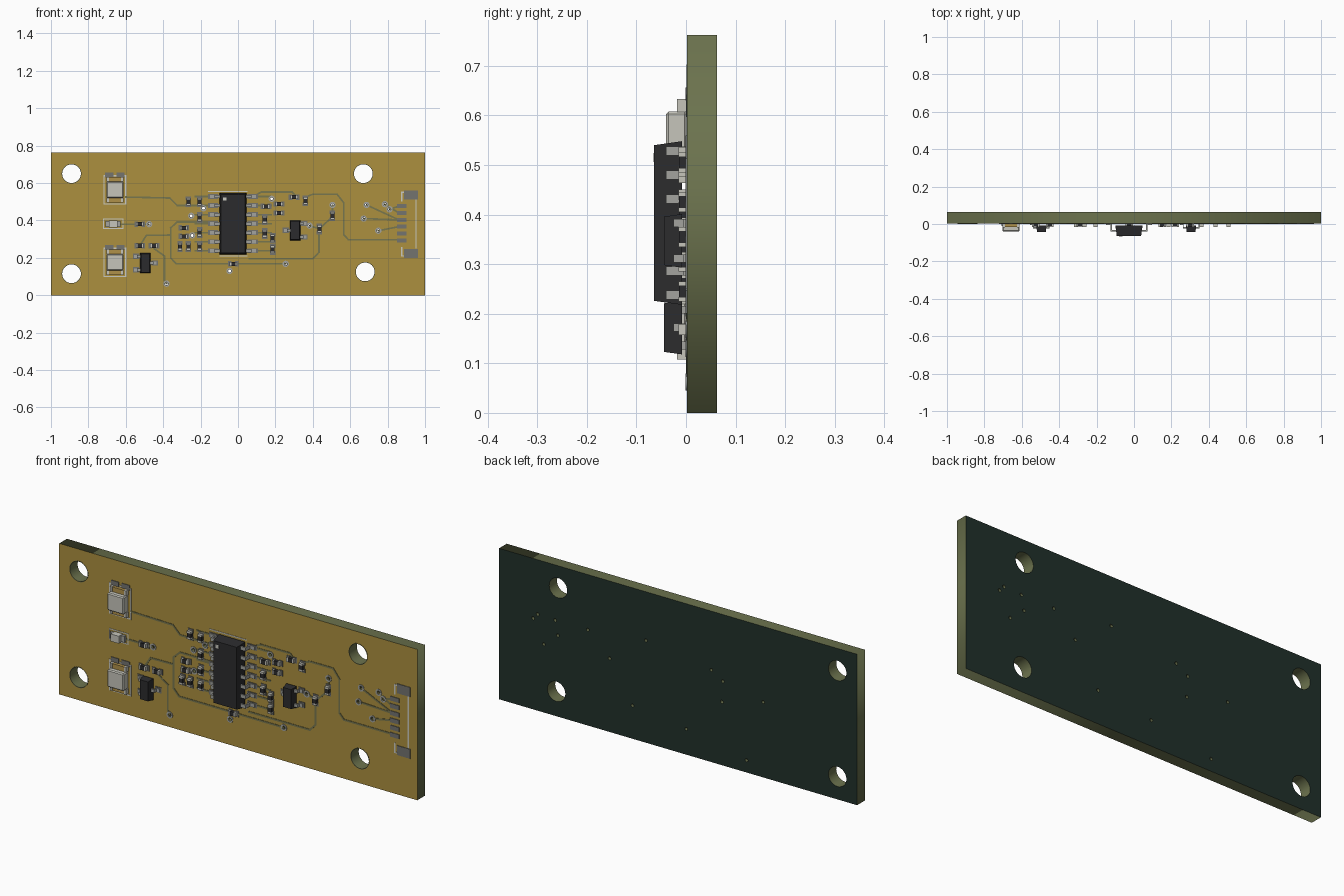
import bpy, bmesh, math
from mathutils import Matrix

if "Cube" in bpy.data.objects:
    bpy.data.objects.remove(bpy.data.objects["Cube"], do_unlink=True)

FRONT, BACK = 0.002, 0.063      # board faces in y


def material(name, hex_colour):
    rgb = [int(hex_colour[i:i + 2], 16) / 255 for i in (0, 2, 4)]
    col = [((c + 0.055) / 1.055) ** 2.4 for c in rgb] + [1]
    m = bpy.data.materials.new(name)
    m.use_nodes = True
    m.diffuse_color = col
    bsdf = next(n for n in m.node_tree.nodes if n.type == 'BSDF_PRINCIPLED')
    bsdf.inputs["Base Color"].default_value = col
    return m


GOLD = material("gold_mask", "AC903E")
OLIVE = material("board_core", "6C734E")
GREEN = material("dark_green_back", "20302A")
TRACE = material("trace_olive", "77764E")
METAL = material("light_metal", "C6C5BB")
PIN = material("pin_grey", "A3A49F")
PAD = material("pad_grey", "73736F")
BLACK = material("black_plastic", "2B2B2D")
TAN = material("tan_terminal", "B0914A")
SILK = material("white_print", "CBCBC2")


def finish(name, bm, *mats):
    me = bpy.data.meshes.new(name)
    bm.to_mesh(me)
    bm.free()
    for m in mats:
        me.materials.append(m)
    ob = bpy.data.objects.new(name, me)
    bpy.context.collection.objects.link(ob)
    return ob


def add_box(bm, x0, x1, z0, z1, y0, y1=FRONT, angle=0.0):
    mat = (Matrix.Translation(((x0 + x1) / 2, (y0 + y1) / 2, (z0 + z1) / 2))
           @ Matrix.Rotation(-angle, 4, 'Y')
           @ Matrix.Diagonal((x1 - x0, y1 - y0, z1 - z0, 1)))
    return bmesh.ops.create_cube(bm, size=1, matrix=mat)["verts"]


def boxes(name, mat, items):
    bm = bmesh.new()
    for it in items:
        add_box(bm, *it)
    return finish(name, bm, mat)


def around(x, z, hx, hz, y):
    return (x - hx, x + hx, z - hz, z + hz, y)


def circle(x, z, r, n):
    return [(x + r * math.cos(2 * math.pi * i / n), z + r * math.sin(2 * math.pi * i / n))
            for i in range(n)]


def plate(name, loops, y0, y1, *mats):
    """Flat outline with holes, given thickness from y0 to y1."""
    cu = bpy.data.curves.new(name, 'CURVE')
    cu.dimensions, cu.fill_mode, cu.extrude = '2D', 'BOTH', (y1 - y0) / 2
    for pts in loops:
        sp = cu.splines.new('POLY')
        sp.points.add(len(pts) - 1)
        for p, (x, z) in zip(sp.points, pts):
            p.co = (x, z, 0, 1)
        sp.use_cyclic_u = True
    tmp = bpy.data.objects.new(name + "_outline", cu)
    bpy.context.collection.objects.link(tmp)
    bpy.context.view_layer.update()
    me = bpy.data.meshes.new_from_object(tmp.evaluated_get(bpy.context.evaluated_depsgraph_get()))
    bpy.data.objects.remove(tmp, do_unlink=True)
    bm = bmesh.new()
    bm.from_mesh(me)
    bpy.data.meshes.remove(me)
    bmesh.ops.remove_doubles(bm, verts=bm.verts, dist=1e-5)
    bm.transform(Matrix.Translation((0, (y0 + y1) / 2, 0)) @ Matrix.Rotation(math.pi / 2, 4, 'X'))
    bmesh.ops.recalc_face_normals(bm, faces=bm.faces)
    return finish(name, bm, *mats)


def frame(x0, x1, z0, z1, w):
    return [(x0, x1, z0, z0 + w, 0), (x0, x1, z1 - w, z1, 0),
            (x0, x0 + w, z0, z1, 0), (x1 - w, x1, z0, z1, 0)]


# Board with mounting holes and small plated holes
mounts = [(-.89, .65), (.67, .65), (-.89, .115), (.68, .125)]
fan_vias = [(.687, .483), (.672, .41), (.75, .345), (.785, .487), (.81, .46)]
vias = fan_vias + [(-.475, .38), (-.25, .425), (-.245, .32), (-.185, .465), (-.382, .062),
                   (-.045, .13), (.255, .168), (.383, .372), (.505, .483), (.18, .516)]
outline = [(-1, 0), (1, 0), (1, .762), (-1, .762)]
board = plate("board", [outline] + [circle(x, z, .05, 40) for x, z in mounts]
              + [circle(x, z, .008, 12) for x, z in vias], FRONT, BACK, OLIVE, GOLD, GREEN)
for p in board.data.polygons:
    p.material_index = 1 if p.normal.y < -.9 else 2 if p.normal.y > .9 else 0
plate("mount_rims", [circle(x, z, r, 40) for x, z in mounts for r in (.053, .05)],
      FRONT - .001, FRONT + .001, TRACE)
plate("via_rings", [circle(x, z, r, 16) for x, z in vias for r in (.017, .009)],
      FRONT - .003, FRONT, PIN)

# Copper traces: long runs, then stubs from each chip pin and a fan at the connector
pin_z = [.383 + (i - 3) * .0483 for i in range(7)]
pad_z = [.385 + (i - 2.5) * .0365 for i in range(6)]
paths = [
    [(-.6, .525), (-.365, .52), (-.325, .48), (-.205, .48)],
    [(-.45, .25), (-.393, .21), (-.393, .08), (-.382, .062)],
    [(-.12, .392), (-.325, .392), (-.36, .36), (-.36, .2), (-.33, .168), (.255, .168)],
    [(.06, .195), (.4, .195), (.433, .23), (.433, .34)],
    [(.08, .528), (.125, .552), (.29, .552), (.31, .53)],
    [(.36, .525), (.4, .54), (.53, .54), (.565, .495), (.565, .325), (.59, .297), (.86, .297)],
    [(.383, .372), (.435, .355), (.505, .42), (.505, .483)],
    [(-.525, .265), (-.49, .32), (-.36, .322)],
    [(-.66, .38), (-.475, .38)]]
paths += [[(x, z), (x + s * .1, z)] for z in pin_z for x, s in ((-.13, -1), (.08, 1))]
paths += [[via, (.86, pad_z[i])] for via, i in zip(fan_vias, (3, 3, 2, 4, 5))]
segs = []
for path in paths:
    for (ax, az), (bx, bz) in zip(path, path[1:]):
        half = math.hypot(bx - ax, bz - az) / 2 + .003
        segs.append((*around((ax + bx) / 2, (az + bz) / 2, half, .0045, FRONT - .002), FRONT,
                     math.atan2(bz - az, bx - ax)))
boxes("traces", TRACE, segs)


# Black moulded packages, narrowing towards the front
def package(name, x, z, hx, hz, y0, taper):
    bm = bmesh.new()
    for v in add_box(bm, *around(x, z, hx, hz, y0), -.008):
        if v.co.y < y0 + .001:
            v.co.x += math.copysign(taper, x - v.co.x)
            v.co.z += math.copysign(taper, z - v.co.z)
    return finish(name, bm, BLACK)


def lead(x, side, z, half, top, reach):
    """Gull-wing lead leaving x towards side: shoulder, riser and foot."""
    out = []
    for a, b, y0, y1 in ((-.01, reach * .5, top, top + .008),
                         (reach * .35, reach * .5, top, 0),
                         (reach * .35, reach, -.006, 0)):
        xa, xb = sorted((x + side * a, x + side * b))
        out.append((xa, xb, z - half, z + half, y0, y1))
    return out


CX = -.027                      # main chip centre
package("main_chip", CX, .383, .073, .165, -.0645, .008)
boxes("main_chip_leads", PIN, [b for z in pin_z for s in (-1, 1)
                               for b in lead(CX + s * .073, s, z, .009, -.04, .05)])
boxes("main_chip_pads", PAD, [around(CX + s * .106, z, .027, .013, -.001)
                              for z in pin_z for s in (-1, 1)])
boxes("main_chip_outline", SILK, [(-.16, .05, .552, .557, 0), (-.1, .05, .208, .213, 0)])
boxes("main_chip_mark", SILK, [(-.08, -.062, .506, .524, -.0655, -.064)])

# Three-lead transistors, named by the model's own sides
for name, x, z, two in (("right", -.495, .172, -1), ("left", .305, .347, 1)):
    package(name + "_transistor", x, z, .028, .054, -.044, .005)
    pins = [(two, z + .036), (two, z - .036), (-two, z)]
    boxes(name + "_transistor_leads", PIN,
          [b for s, pz in pins for b in lead(x + s * .028, s, pz, .008, -.025, .032)])
    boxes(name + "_transistor_pads", PAD,
          [around(x + s * .05, pz, .017, .014, -.001) for s, pz in pins])

# Tiny two-terminal parts by column: dark body, metal ends, pads
upright = {-.205: (.5, .415, .335, .26), -.265: (.5, .26), -.31: (.26,), .143: (.405, .33),
           .185: (.305, .245), .36: (.505,), .435: (.355,), .505: (.425,)}
lying = {-.525: (.38, .265), -.45: (.265,), -.29: (.36, .315), -.025: (.168,),
         .15: (.475,), .22: (.488, .44), .3: (.525,)}
bodies, ends, pads = [], [], []
for columns, dx, dz in ((upright, 0, 1), (lying, 1, 0)):
    def put(x, z, u, hu, hv, y):
        return around(x + u * dx, z + u * dz, hu * dx + hv * dz, hu * dz + hv * dx, y)
    for x, z in [(x, z) for x, zs in columns.items() for z in zs]:
        bodies.append(put(x, z, 0, .012, .011, -.014))
        for s in (-1, 1):
            ends.append(put(x, z, s * .0155, .0045, .011, -.015))
            pads.append(put(x, z, s * .019, .01, .0145, -.001))
boxes("tiny_part_bodies", BLACK, bodies)
boxes("tiny_part_ends", METAL, ends)
boxes("tiny_part_pads", PAD, pads)

# Two large block components with tan terminals and flat lugs
BX = -.658
for name, z in (("upper", .564), ("lower", .177)):
    body = boxes(name + "_block", METAL, [around(BX, z, .046, .044, -.04)])
    bev = body.modifiers.new("soft_edges", 'BEVEL')
    bev.width, bev.segments = .005, 1
    boxes(name + "_block_terminals", TAN,
          [around(BX, z + s * .056, .043, .012, -.016) for s in (-1, 1)])
    boxes(name + "_block_clips", METAL, [around(BX + s * .039, z + t * .056, .006, .013, -.018)
                                         for s in (-1, 1) for t in (-1, 1)])
    boxes(name + "_block_lugs", PAD,
          [around(BX + s * .03, z + .079, .022, .013, -.001) for s in (-1, 1)])
    boxes(name + "_block_outline", SILK, frame(-.72, -.597, z - .08, z + .078, .007))

# Small lamp
boxes("lamp_body", METAL, [(-.69, -.645, .363, .4, -.03)])
boxes("lamp_base", PIN, [(-.708, -.627, .366, .397, -.012)])
boxes("lamp_outline", SILK, frame(-.722, -.612, .354, .41, .005))

# Connector footprint
boxes("connector_pads", PAD, [around(.875, z, .025, .011, -.001) for z in pad_z]
      + [around(.925, .38 + s * .156, .037, .024, -.001) for s in (-1, 1)])
boxes("connector_outline", SILK, [(.948, .955, .25, .515, 0)]
      + [around(x, .38 + s * d, hx, hz, 0) for s in (-1, 1)
         for x, d, hx, hz in ((.876, .148, .0035, .026), (.881, .171, .009, .003))])
